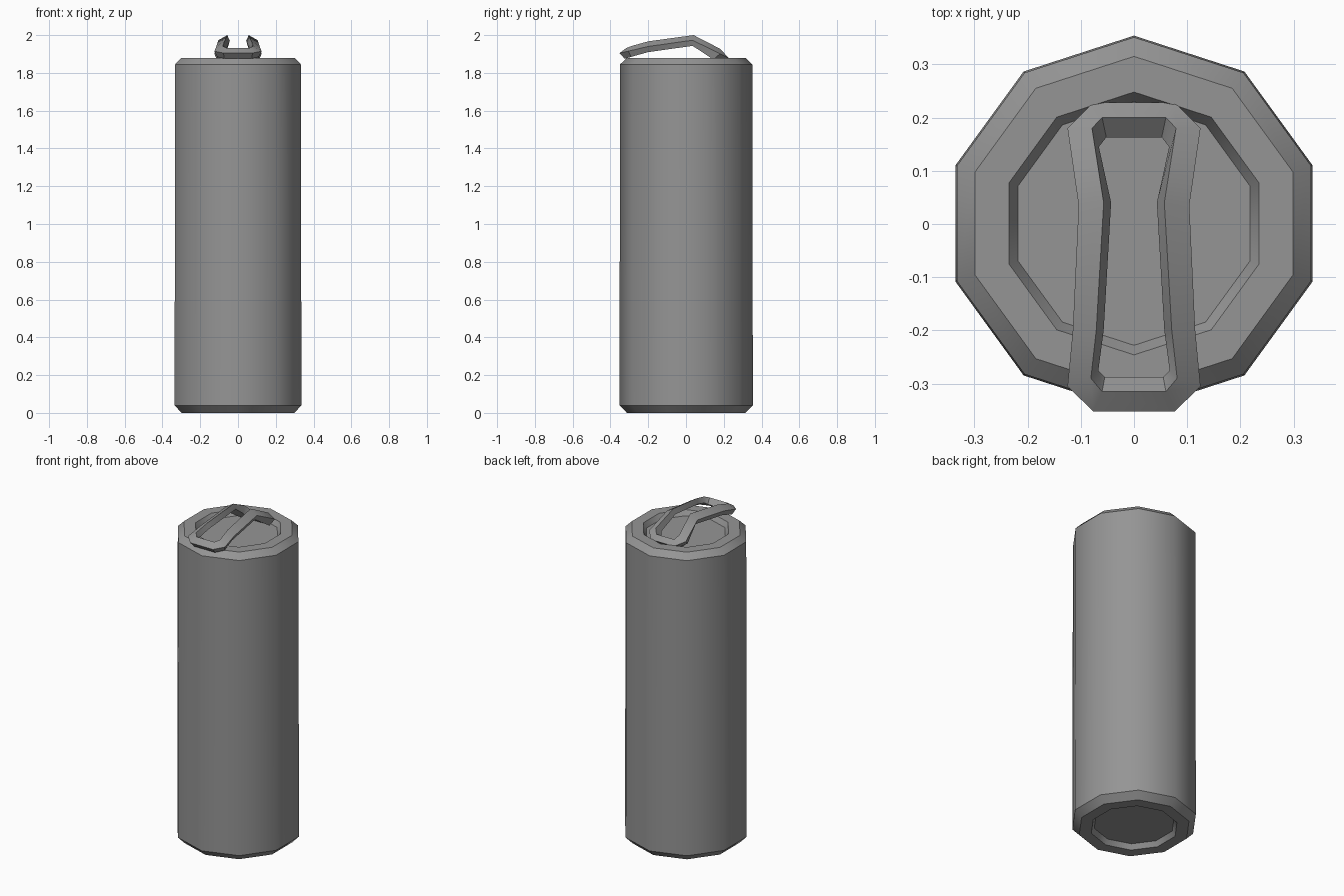
import bpy, bmesh, math

if "Cube" in bpy.data.objects:
    bpy.data.objects.remove(bpy.data.objects["Cube"], do_unlink=True)

metal = bpy.data.materials.new("grey metal")
metal.use_nodes = True
GREY = (0.3, 0.3, 0.3, 1)
metal.diffuse_color = GREY
metal.node_tree.nodes["Principled BSDF"].inputs["Base Color"].default_value = GREY


def loft(name, rings, closed, angle):
    """Skin equal rings of points; cap the ends, or join last to first."""
    bm = bmesh.new()
    loops = [[bm.verts.new(p) for p in ring] for ring in rings]
    n = len(loops[0])
    pairs = list(zip(loops, loops[1:]))
    if closed:
        pairs.append((loops[-1], loops[0]))
    else:
        bm.faces.new(loops[0])
        bm.faces.new(loops[-1])
    for a, b in pairs:
        for i in range(n):
            j = (i + 1) % n
            bm.faces.new((a[i], a[j], b[j], b[i]))
    bmesh.ops.recalc_face_normals(bm, faces=bm.faces)
    mesh = bpy.data.meshes.new(name)
    bm.to_mesh(mesh)
    bm.free()
    mesh.materials.append(metal)
    obj = bpy.data.objects.new(name, mesh)
    bpy.context.collection.objects.link(obj)
    bpy.ops.object.select_all(action="DESELECT")
    obj.select_set(True)
    bpy.context.view_layer.objects.active = obj
    bpy.ops.object.shade_smooth_by_angle(angle=math.radians(angle))
    return obj


# Can body: ten-sided turned profile (radius, z) with recessed ends
SIDES = 10
profile = [(0.228, 0.03), (0.245, 0), (0.314, 0), (0.353, 0.04),
           (0.35, 1.845), (0.314, 1.88), (0.247, 1.88), (0.229, 1.85)]
turn = [math.tau * i / SIDES for i in range(SIDES)]
loft("can_body",
     [[(r * math.sin(a), 0.001 + r * math.cos(a), z) for a in turn]
      for r, z in profile], False, 38)

# Pull tab: bent ring; each station is outer edge, its z, top ridge, inner edge
stations = [
    ((0.077, 0.228), 1.877, (0.06, 0.2), (0.052, 0.163)),
    ((0.125, 0.18), 1.901, (0.079, 0.18), (0.066, 0.145)),
    ((0.104, 0.035), 1.973, (0.057, 0.04), (0.043, 0.04)),
    ((0.115, -0.2), 1.94, (0.071, -0.2), (0.057, -0.2)),
    ((0.125, -0.305), 1.915, (0.081, -0.29), (0.067, -0.275)),
    ((0.077, -0.352), 1.905, (0.06, -0.315), (0.055, -0.288)),
]
RISE, DROP = 0.027, 0.03


def section(station, side):
    (ox, oy), z, (rx, ry), (ix, iy) = station
    return [(side * ox, oy, z),
            (side * rx, ry, z + RISE),
            (side * ix, iy, z + RISE - DROP),
            (side * (ox + ix - rx), oy + iy - ry, z - DROP)]


loft("pull_tab",
     [section(s, 1) for s in stations]
     + [section(s, -1) for s in reversed(stations)], True, 38)
